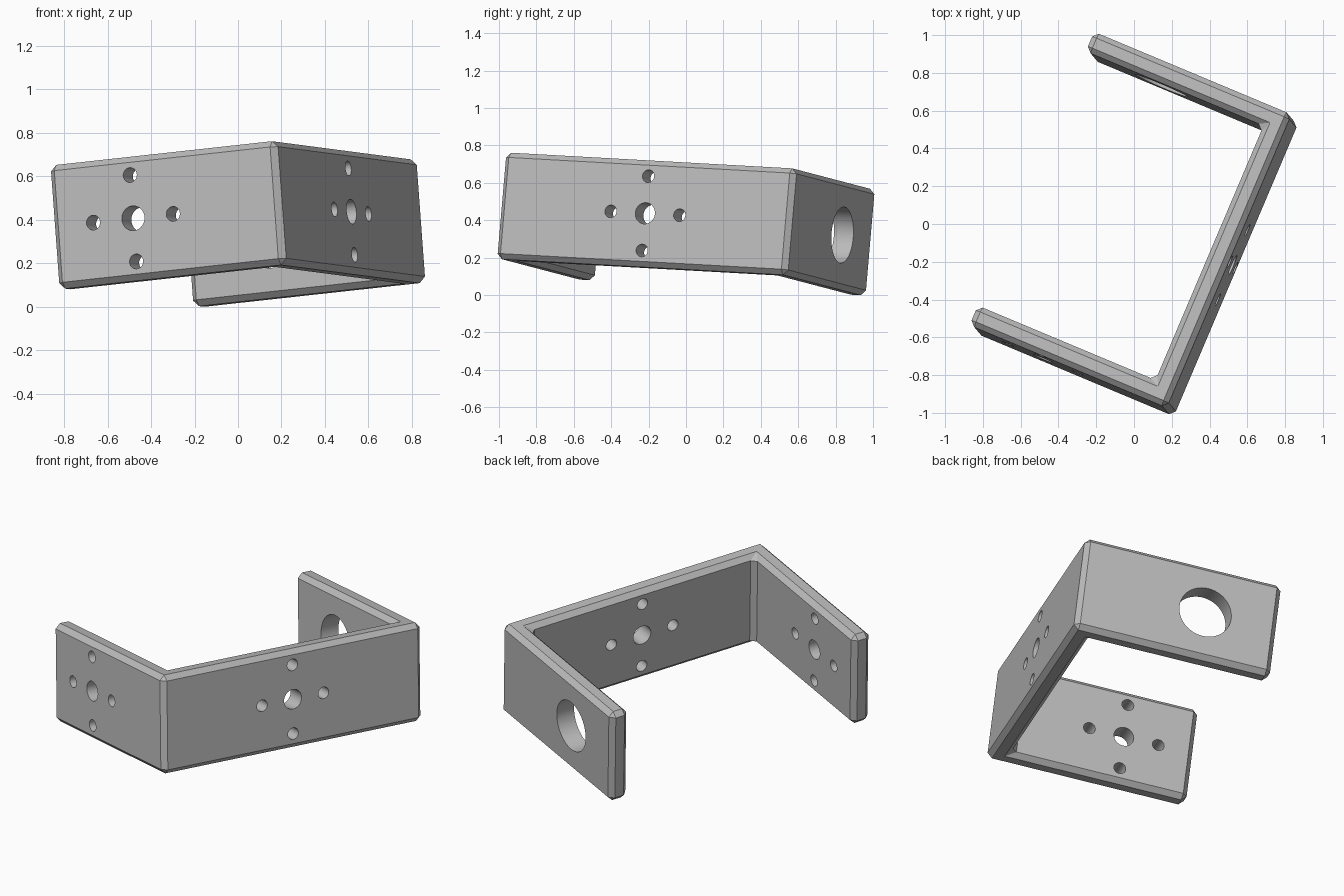
import bpy, bmesh
from mathutils import Matrix, Vector

if "Cube" in bpy.data.objects:
    bpy.data.objects.remove(bpy.data.objects["Cube"])

# Bracket size: span between arms, arm length, plate width, thickness, chamfer
SPAN, ARM, WIDTH, THICK, CHAMFER = 1.69, 1.138, 0.573, 0.113, 0.028
PITCH, BORE, SCREW, BIG_BORE = 0.2, 0.057, 0.034, 0.15

# Tilted frame of the bracket: along the span, along the arms, across the plate
along = Vector((0.39, 0.918, -0.051)).normalized()
out = Vector((-0.92, 0.375, -0.10))
out = (out - along * out.dot(along)).normalized()
across = along.cross(out)
frame = Matrix((along, out, across)).transposed().to_4x4()
frame.translation = (0, 0, 0.38)

grey = bpy.data.materials.new("plain grey")
grey.use_nodes = True
colour = (0.5, 0.5, 0.5, 1)
grey.diffuse_color = colour
grey.node_tree.nodes["Principled BSDF"].inputs["Base Color"].default_value = colour


def add_object(name, bm):
    bmesh.ops.recalc_face_normals(bm, faces=bm.faces)
    mesh = bpy.data.meshes.new(name)
    bm.to_mesh(mesh)
    bm.free()
    mesh.materials.append(grey)
    obj = bpy.data.objects.new(name, mesh)
    bpy.context.collection.objects.link(obj)
    obj.matrix_world = frame
    return obj


def drill(bm, centre, radius, axis):
    """Add a cylinder through a plate along the given axis."""
    turn = Vector((0, 0, 1)).rotation_difference(Vector(axis)).to_matrix().to_4x4()
    bmesh.ops.create_cone(bm, cap_ends=True, segments=48, radius1=radius, radius2=radius,
                          depth=THICK * 3, matrix=Matrix.Translation(centre) @ turn)


def drill_cross(bm, centre, side, axis):
    """Centre bore with four screw holes around it."""
    drill(bm, centre, BORE, axis)
    for step in (Vector(side), Vector((0, 0, 1))):
        for sign in (-1, 1):
            drill(bm, centre + step * PITCH * sign, SCREW, axis)


# U-shaped plate, extruded from its profile
s, a, t = SPAN / 2, ARM / 2, THICK
profile = [(-s, -a), (s, -a), (s, a), (s - t, a),
           (s - t, t - a), (t - s, t - a), (t - s, a), (-s, a)]
bm = bmesh.new()
face = bm.faces.new([bm.verts.new((x, y, -WIDTH / 2)) for x, y in profile])
top = bmesh.ops.extrude_face_region(bm, geom=[face])["geom"]
bmesh.ops.translate(bm, vec=(0, 0, WIDTH),
                    verts=[v for v in top if isinstance(v, bmesh.types.BMVert)])
bracket = add_object("bracket", bm)

# Holes in the front arm, the base and the back arm
bm = bmesh.new()
drill_cross(bm, Vector((t / 2 - s, 0.166, 0)), (0, 1, 0), (1, 0, 0))
drill_cross(bm, Vector((0, t / 2 - a, 0)), (1, 0, 0), (0, 1, 0))
drill(bm, Vector((s - t / 2, 0.155, 0)), BIG_BORE, (1, 0, 0))
cutter = add_object("hole_cutter", bm)
cutter.hide_render = True
cutter.hide_viewport = True

# Chamfer every edge, then cut the holes
bevel = bracket.modifiers.new("chamfer", "BEVEL")
bevel.width = CHAMFER
bevel.segments = 1
bevel.limit_method = "ANGLE"
cut = bracket.modifiers.new("holes", "BOOLEAN")
cut.operation = "DIFFERENCE"
cut.solver = "EXACT"
cut.object = cutter

# Smooth hole walls, sharp plate edges
bpy.context.view_layer.update()
bpy.context.view_layer.objects.active = bracket
bracket.select_set(True)
for name in ("chamfer", "holes"):
    bpy.ops.object.modifier_apply(modifier=name)
bpy.ops.object.shade_smooth_by_angle(angle=0.5)
bpy.data.objects.remove(cutter)
